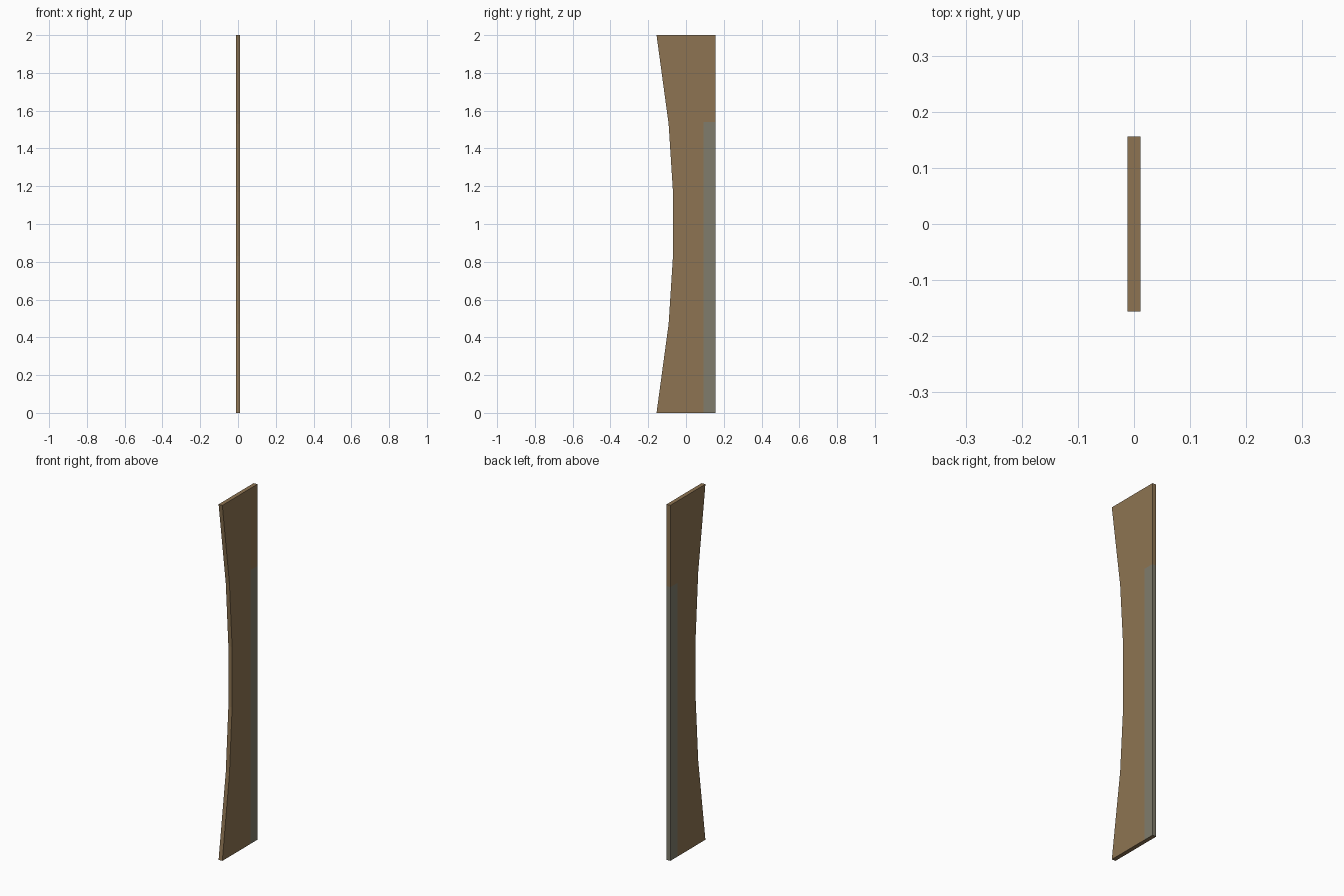
import bpy, bmesh

if "Cube" in bpy.data.objects:
    bpy.data.objects.remove(bpy.data.objects["Cube"])

HALF_X, HALF_Y = 0.0116, 0.156
STRIP_Y, STRIP_Z = 0.093, 1.54


def material(name, rgb):
    m = bpy.data.materials.new(name)
    m.diffuse_color = (*rgb, 1.0)
    m.use_nodes = True
    m.node_tree.nodes["Principled BSDF"].inputs["Base Color"].default_value = m.diffuse_color
    return m


wood = material("brown wood", (0.270, 0.175, 0.085))
grey = material("grey wood", (0.215, 0.202, 0.150))

# Side profile: straight back edge, front edge curved inwards
lower = [(-HALF_Y, 0.0), (-0.092, 0.47), (-0.069, 0.83)]
front = lower + [(y, 2.0 - z) for y, z in reversed(lower)]
profile = front + [(HALF_Y, 2.0), (HALF_Y, 0.0)]

# Extrude the profile across x
bm = bmesh.new()
face = bm.faces.new([bm.verts.new((-HALF_X, y, z)) for y, z in profile])
ext = bmesh.ops.extrude_face_region(bm, geom=[face])
bmesh.ops.translate(bm, vec=(2 * HALF_X, 0, 0),
                    verts=[v for v in ext["geom"] if isinstance(v, bmesh.types.BMVert)])

# Cut the outline of the grey strip along the back edge
for co, no in (((0, STRIP_Y, 0), (0, 1, 0)), ((0, 0, STRIP_Z), (0, 0, 1))):
    bmesh.ops.bisect_plane(bm, geom=bm.verts[:] + bm.edges[:] + bm.faces[:],
                           plane_co=co, plane_no=no)
bmesh.ops.recalc_face_normals(bm, faces=bm.faces[:])

# Grey on the faces of the strip, brown elsewhere
for f in bm.faces:
    c = f.calc_center_median()
    f.material_index = int(c.y > STRIP_Y and 0.001 < c.z < STRIP_Z)

mesh = bpy.data.meshes.new("curved_plank")
bm.to_mesh(mesh)
bm.free()
mesh.materials.append(wood)
mesh.materials.append(grey)
bpy.context.collection.objects.link(bpy.data.objects.new("curved_plank", mesh))
